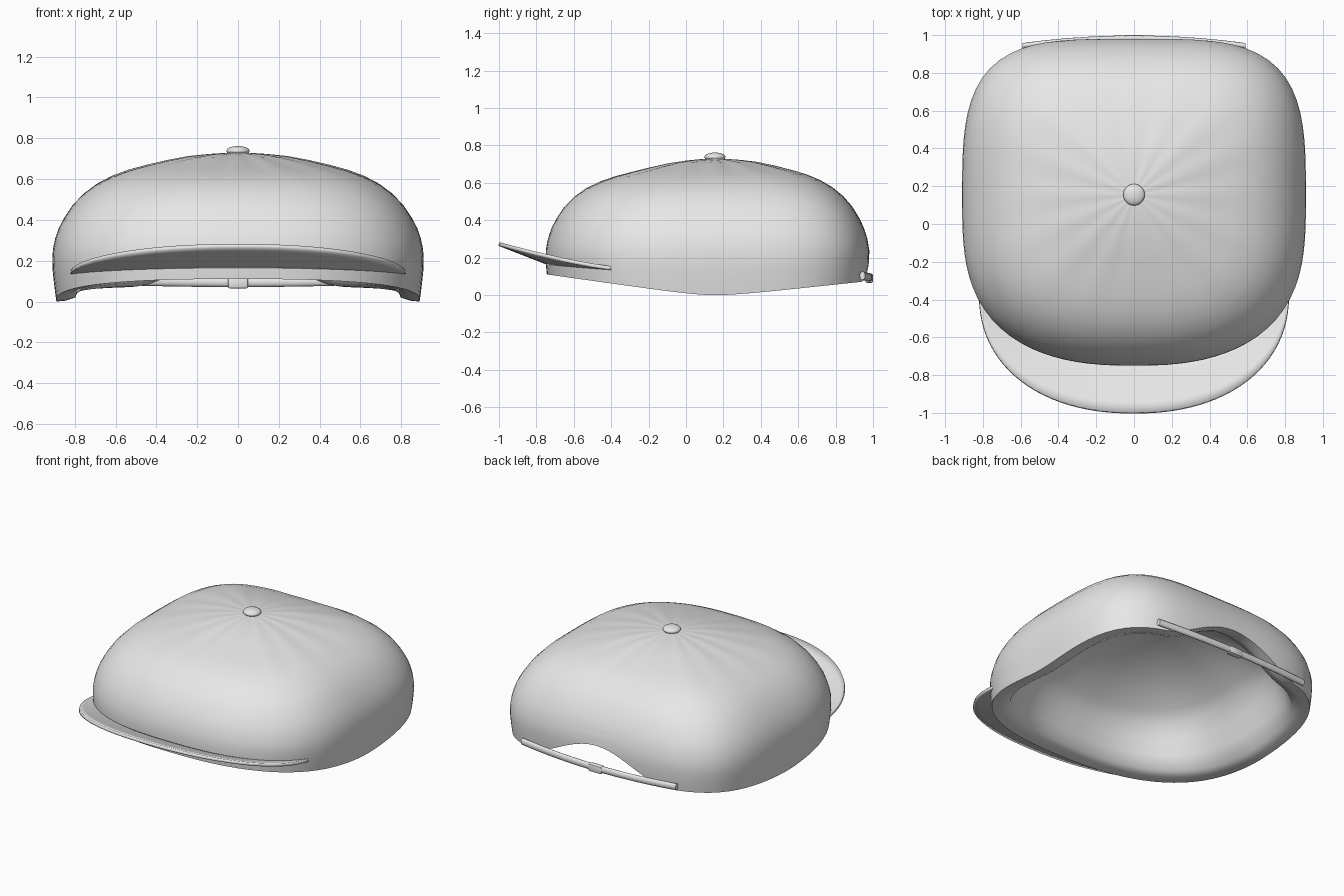
import bpy, bmesh, math
from math import sin, cos, pi
from mathutils import Vector

if "Cube" in bpy.data.objects:
    bpy.data.objects.remove(bpy.data.objects["Cube"], do_unlink=True)

cloth = bpy.data.materials.new("light_grey")
cloth.use_nodes = True
cloth.diffuse_color = (0.8, 0.8, 0.8, 1)
cloth.node_tree.nodes["Principled BSDF"].inputs["Base Color"].default_value = (0.8, 0.8, 0.8, 1)

CY = 0.155      # crown apex in y
SEG = 96


def finish(name, bm, angle=45):
    bmesh.ops.recalc_face_normals(bm, faces=bm.faces)
    mesh = bpy.data.meshes.new(name)
    bm.to_mesh(mesh)
    bm.free()
    obj = bpy.data.objects.new(name, mesh)
    bpy.context.collection.objects.link(obj)
    mesh.materials.append(cloth)
    bpy.ops.object.select_all(action='DESELECT')
    obj.select_set(True)
    bpy.context.view_layer.objects.active = obj
    bpy.ops.object.shade_smooth_by_angle(angle=math.radians(angle))
    return obj


def bridge(bm, rows, closed):
    for a, b in zip(rows, rows[1:]):
        n = len(a)
        for i in range(n if closed else n - 1):
            j = (i + 1) % n
            bm.faces.new((a[i], a[j], b[j], b[i]))


def lerp_table(table, v):
    for (a, fa), (b, fb) in zip(table, table[1:]):
        if v <= b:
            t = max(0, (v - a) / (b - a))
            return fa + (fb - fa) * t
    return table[-1][1]


def outline(t):
    """Radius of the rounded-square crown in direction t."""
    s = sin(t)
    n = 3.2 + 0.6 * s
    b = 0.825 if s > 0 else 0.905
    return (abs(cos(t) / 0.91) ** n + abs(s / b) ** n) ** (-1 / n)


def rim_height(t):
    """Lower edge: dips at the sides, arched opening at the back."""
    x, d = outline(t) * cos(t), outline(t) * sin(t)
    rise = math.hypot(d, 0.15) - 0.15
    if d < 0:
        return 0.144 * rise
    z = 0.108 * rise
    if d > 0.4 and abs(x) < 0.52:
        z += 0.17 * (0.5 + 0.5 * cos(pi * x / 0.52)) ** 0.8
    return z


# Crown: dome rings, a wall down to the shaped rim, then the lining
DOME = [(0.07, .728), (0.16, .722), (0.27, .711), (0.38, .692), (0.49, .669), (0.59, .645),
        (0.68, .615), (0.76, .577), (0.83, .53), (0.89, .473), (0.935, .412), (0.965, .36)]
WALL = [(0, .978), (0.08, .99), (0.17, 1), (0.24, 1), (0.3, .988), (0.36, .965)]
LINING = [(0.69, .43), (0.56, .51), (0.42, .57), (0.25, .615), (0.1, .637)]
angles = [2 * pi * i / SEG for i in range(SEG)]
bm = bmesh.new()
rows = []


def add_ring(scale, height):
    rows.append([bm.verts.new((scale(t) * outline(t) * cos(t), CY + scale(t) * outline(t) * sin(t),
                               height(t))) for t in angles])


for f, z in DOME:
    add_ring(lambda t: f, lambda t: z + 0.0018 * sin(pi * min(1, f / 0.8)) * cos(16 * t)
             - 0.012 * max(0, -sin(t)) * sin(pi * f) ** 2)
for k in range(1, 8):
    def wall_z(t):
        return 0.36 + (rim_height(t) - 0.36) * k / 7
    add_ring(lambda t: lerp_table(WALL, wall_z(t)), wall_z)
add_ring(lambda t: 0.93, lambda t: rim_height(t) + 0.004)
add_ring(lambda t: 0.875, lambda t: rim_height(t) + 0.02)
for k in (1, 2, 3):
    add_ring(lambda t: 0.875 - 0.038 * k,
             lambda t: rim_height(t) + 0.02 + (0.35 - rim_height(t)) * k / 3)
for f, z in LINING:
    add_ring(lambda t: f, lambda t: z)
bridge(bm, rows, True)
for ring, z in ((rows[0], 0.73), (rows[-1], 0.642)):
    apex = bm.verts.new((0, CY, z))
    for i in range(SEG):
        bm.faces.new((apex, ring[i], ring[(i + 1) % SEG]))
finish("crown", bm, 60)

# Brim: strip from the crown wall, sloping up to a curved outer edge
bm = bmesh.new()
cols = []
for i in range(49):
    u = pi * i / 48
    c, s = cos(u), sin(u)
    outer = Vector((math.copysign(abs(c) ** 0.91, c) * 0.82, -0.37 - 0.63 * s ** 0.91))
    d = outer - Vector((0, CY))
    t = math.atan2(d.y, d.x)
    r0 = min(outline(t) * 0.97, d.length - 0.005)
    z_in = 0.14 + 0.025 * s
    z_out = 0.142 + 0.131 * (max(0, -0.37 - outer.y) / 0.63) ** 1.3
    col = []
    for k in range(6):
        r = r0 + (d.length - r0) * k / 5
        col.append(bm.verts.new((r * cos(t), CY + r * sin(t), z_in + (z_out - z_in) * k / 5)))
    cols.append(col)
bridge(bm, cols, False)
brim = finish("brim", bm)
board = brim.modifiers.new("board_thickness", 'SOLIDIFY')
board.thickness = 0.02
board.offset = 0

# Back strap: flat band that follows the crown across the opening
bm = bmesh.new()
sections = []
for i in range(25):
    x = -0.59 + 1.18 * i / 24
    bow = (x / 0.59) ** 2
    sections.append([bm.verts.new((x, 0.983 - 0.04 * bow + 0.015 * cos(a),
                                   0.094 + 0.01 * bow + 0.023 * sin(a)))
                     for a in [2 * pi * k / 12 for k in range(12)]])
bridge(bm, sections, True)
bm.faces.new(sections[0])
bm.faces.new(sections[-1])
finish("back_strap", bm)

# Strap buckle
bm = bmesh.new()
bmesh.ops.create_cube(bm, size=1)
for v in bm.verts:
    v.co = (v.co.x * 0.1, 0.98 + v.co.y * 0.04, 0.09 + v.co.z * 0.05)
bmesh.ops.bevel(bm, geom=bm.edges[:], offset=0.008, segments=2, affect='EDGES', profile=0.5)
finish("strap_buckle", bm, 30)

# Top button
bm = bmesh.new()
bmesh.ops.create_uvsphere(bm, u_segments=32, v_segments=16, radius=1)
for v in bm.verts:
    v.co = (v.co.x * 0.057, CY + v.co.y * 0.057, 0.738 + v.co.z * 0.024)
finish("top_button", bm, 60)
